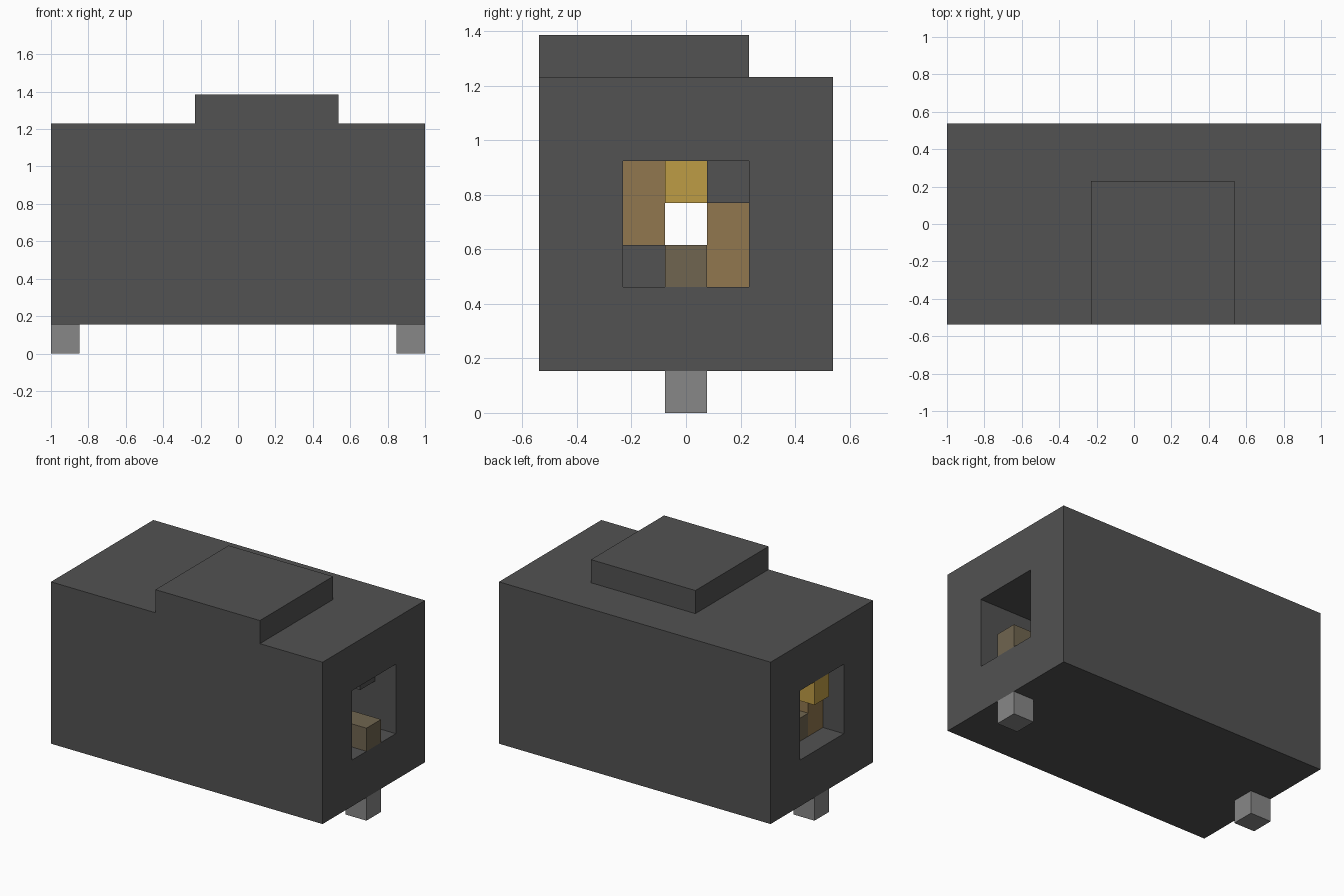
import bpy
import bmesh
from mathutils import Vector

if "Cube" in bpy.data.objects:
    bpy.data.objects.remove(bpy.data.objects["Cube"], do_unlink=True)

# Everything sits on a block grid 13 long, 7 deep and 9 high
UNIT = 2 / 13
ORIGIN = Vector((6.5, 3.5, 0))


def to_world(x, y, z):
    return (Vector((x, y, z)) - ORIGIN) * UNIT


def make_material(name, rgb):
    mat = bpy.data.materials.new(name)
    mat.use_nodes = True
    mat.diffuse_color = (*rgb, 1)
    mat.node_tree.nodes["Principled BSDF"].inputs["Base Color"].default_value = (*rgb, 1)
    return mat


def add_object(name, bm, mat):
    bmesh.ops.recalc_face_normals(bm, faces=bm.faces[:])
    mesh = bpy.data.meshes.new(name)
    bm.to_mesh(mesh)
    bm.free()
    mesh.materials.append(mat)
    obj = bpy.data.objects.new(name, mesh)
    bpy.context.collection.objects.link(obj)
    return obj


def block(name, low, high, mat):
    """Box between two corners given in grid steps."""
    a, b = to_world(*low), to_world(*high)
    bm = bmesh.new()
    bmesh.ops.create_cube(bm, size=1)
    bmesh.ops.scale(bm, vec=b - a, verts=bm.verts)
    bmesh.ops.translate(bm, vec=(a + b) / 2, verts=bm.verts)
    return add_object(name, bm, mat)


def tunnel_block(name, length, outer, inner, mat):
    """Box along x with a square hole right through it."""
    bm = bmesh.new()

    def loop(x, rect):
        y0, z0, y1, z1 = rect
        corners = ((y0, z0), (y1, z0), (y1, z1), (y0, z1))
        return [bm.verts.new(to_world(x, y, z)) for y, z in corners]

    # Outer skin out, end frame, tunnel wall back, end frame
    rings = [loop(0, outer), loop(length, outer), loop(length, inner), loop(0, inner)]
    for i, ring in enumerate(rings):
        following = rings[(i + 1) % 4]
        for j in range(4):
            k = (j + 1) % 4
            bm.faces.new((ring[j], ring[k], following[k], following[j]))
    return add_object(name, bm, mat)


dark_grey = make_material("dark grey", (0.084, 0.084, 0.084))
light_grey = make_material("light grey", (0.242, 0.242, 0.242))
gold = make_material("gold", (0.515, 0.335, 0.06))
brown = make_material("brown", (0.283, 0.184, 0.077))
olive = make_material("olive brown", (0.162, 0.13, 0.08))

# Hollow body and raised roof
tunnel_block("body", 13, (0, 1, 7, 8), (2, 3, 5, 6), dark_grey)
block("roof_cap", (5, 0, 8), (10, 5, 9), dark_grey)

# One foot under the middle of each end
for side, x in (("right", 0), ("left", 12)):
    block(side + "_foot", (x, 3, 0), (x + 1, 4, 1), light_grey)

# Bars lining the tunnel around an open centre
block("upper_bar", (0, 3, 5), (10, 4, 6), gold)
block("lower_bar", (1, 3, 3), (13, 4, 4), olive)
block("front_bar", (1, 2, 4), (9, 3, 6), brown)
block("front_bar_end", (1, 2, 3), (2, 3, 4), brown)
block("back_bar", (2, 4, 3), (9, 5, 5), brown)
block("front_corner_bar", (2, 2, 3), (10, 3, 4), dark_grey)
block("back_corner_bar", (2, 4, 5), (12, 5, 6), dark_grey)
